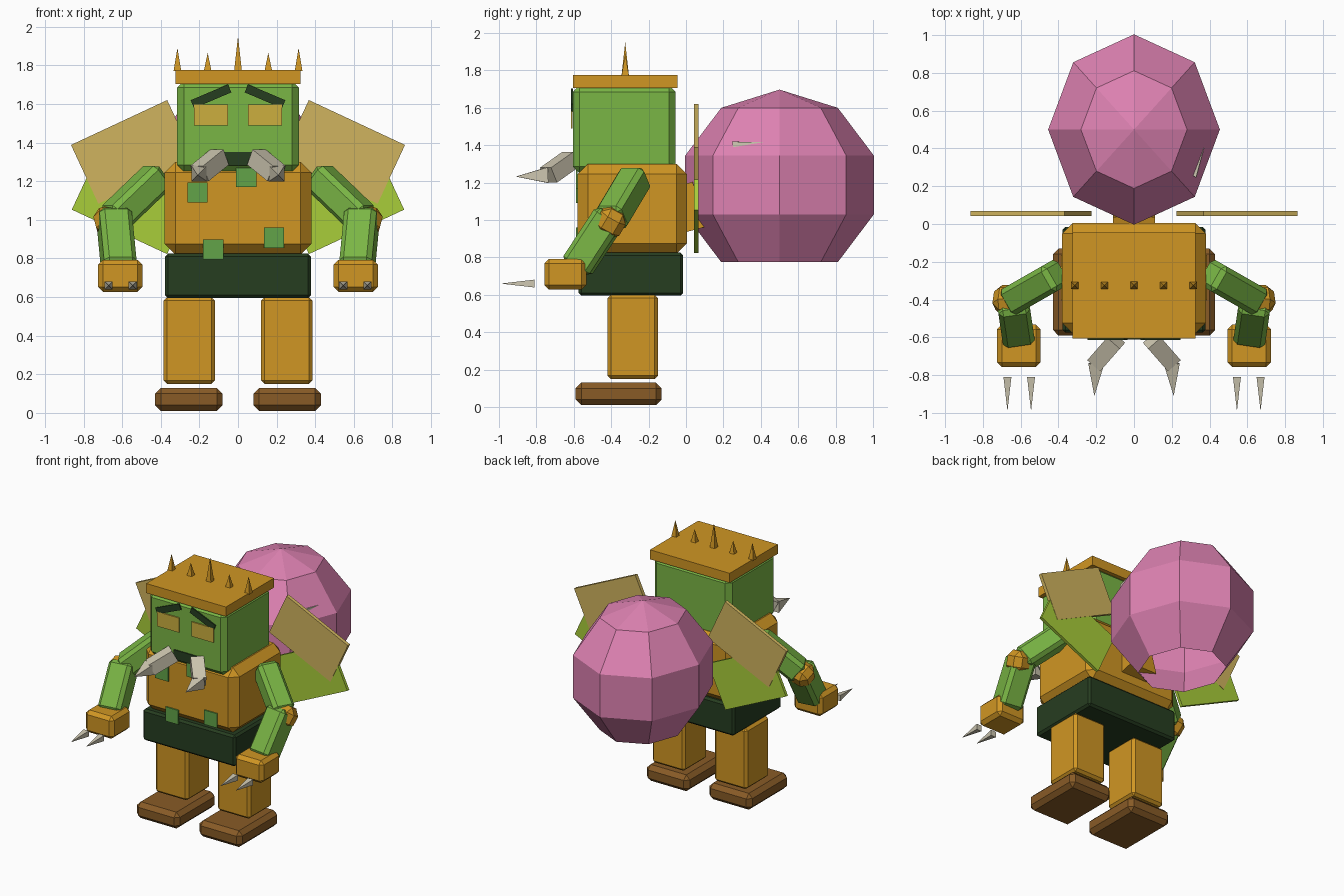
import bpy, bmesh, math
from mathutils import Vector, Matrix, Euler

cube = bpy.data.objects.get("Cube")
if cube:
    bpy.data.objects.remove(cube, do_unlink=True)


def material(name, rgb):
    lin = [(c / 255 / 12.92) if c < 11 else ((c / 255 + 0.055) / 1.055) ** 2.4 for c in rgb]
    mat = bpy.data.materials.new(name)
    mat.use_nodes = True
    mat.diffuse_color = (*lin, 1)
    bsdf = mat.node_tree.nodes["Principled BSDF"]
    bsdf.inputs["Base Color"].default_value = (*lin, 1)
    bsdf.inputs["Roughness"].default_value = 0.9
    return mat


ORANGE = material("orange", (208, 150, 35))
GREEN = material("skin green", (122, 182, 69))
DARK = material("dark green", (38, 61, 32))
BROWN = material("brown", (136, 91, 38))
PINK = material("pink", (222, 130, 178))
LIME = material("lime", (168, 205, 58))
TAN = material("tan", (208, 180, 94))
BONE = material("bone", (205, 198, 176))
YELLOW = material("eye yellow", (204, 175, 62))
PATCH = material("patch green", (98, 164, 72))


def finish(bm, name, mat, matrix=Matrix()):
    bmesh.ops.recalc_face_normals(bm, faces=bm.faces)
    mesh = bpy.data.meshes.new(name)
    bm.to_mesh(mesh)
    bm.free()
    mesh.materials.append(mat)
    obj = bpy.data.objects.new(name, mesh)
    obj.matrix_world = matrix
    bpy.context.collection.objects.link(obj)
    return obj


def block(name, mat, size, matrix, bevel=0.0):
    bm = bmesh.new()
    bmesh.ops.create_cube(bm, size=1)
    bmesh.ops.scale(bm, vec=size, verts=bm.verts)
    if bevel:
        bmesh.ops.bevel(bm, geom=bm.edges[:], offset=bevel, segments=1, affect='EDGES')
    return finish(bm, name, mat, matrix)


def box(name, mat, center, size, bevel=0.0, rot=(0, 0, 0)):
    turn = Euler([math.radians(a) for a in rot]).to_matrix().to_4x4()
    return block(name, mat, size, Matrix.Translation(center) @ turn, bevel)


def along(a, b):
    a, b = Vector(a), Vector(b)
    turn = (b - a).to_track_quat('Z', 'Y').to_matrix().to_4x4()
    return Matrix.Translation((a + b) / 2) @ turn, (b - a).length


def limb(name, mat, a, b, width, bevel=0.0):
    matrix, length = along(a, b)
    return block(name, mat, (width, width, length), matrix, bevel)


def spike(name, mat, base, tip, half):
    matrix, length = along(base, tip)
    bm = bmesh.new()
    bmesh.ops.create_cone(bm, cap_ends=True, segments=4, radius1=half * math.sqrt(2),
                          radius2=0, depth=length)
    bmesh.ops.rotate(bm, verts=bm.verts, matrix=Matrix.Rotation(math.pi / 4, 3, 'Z'))
    return finish(bm, name, mat, matrix)


# Body, belt and head
box("torso", ORANGE, (0, -0.287, 1.06), (0.76, 0.585, 0.48), 0.055)
box("belt", DARK, (0, -0.295, 0.71), (0.755, 0.56, 0.23), 0.015)
box("head", GREEN, (0, -0.33, 1.485), (0.63, 0.55, 0.47), 0.035)
box("mouth", DARK, (0, -0.608, 1.317), (0.19, 0.009, 0.07))
box("back_strap", ORANGE, (0, 0.02, 1.07), (0.22, 0.1, 0.25), 0.0, (15, 0, 0))

# Crown plate with its row of spikes
box("crown", ORANGE, (0, -0.325, 1.74), (0.65, 0.56, 0.07))
for i, top in enumerate((1.89, 1.865, 1.95, 1.865, 1.89)):
    x = (i - 2) * 0.157
    spike("crown_spike_%d" % (i + 1), ORANGE, (x, -0.325, 1.77), (x, -0.325, top), 0.02)

# Square cloth patches on the chest
for i, (x, z) in enumerate(((-0.21, 1.142), (0.043, 1.222), (0.187, 0.907), (-0.128, 0.847))):
    box("patch_%d" % (i + 1), PATCH, (x, -0.584, z), (0.105, 0.0095, 0.105))

# Paired parts
for s, side in ((-1, "right"), (1, "left")):
    # Face
    box(side + "_eye", YELLOW, (s * 0.14, -0.61, 1.543), (0.178, 0.009, 0.107))
    box(side + "_brow", DARK, (s * 0.14, -0.609, 1.64), (0.21, 0.0095, 0.045), 0, (0, s * 23, 0))
    limb(side + "_tusk", BONE, (s * 0.095, -0.615, 1.325), (s * 0.2, -0.735, 1.24), 0.09)
    spike(side + "_tusk_tip", BONE, (s * 0.2, -0.74, 1.24), (s * 0.21, -0.91, 1.232), 0.042)

    # Legs and feet
    box(side + "_leg", ORANGE, (s * 0.253, -0.285, 0.375), (0.266, 0.27, 0.45), 0.018)
    box(side + "_foot", BROWN, (s * 0.255, -0.36, 0.07), (0.35, 0.46, 0.12), 0.03)

    # Arm, elbow pad, hand and claws
    limb(side + "_upper_arm", GREEN, (s * 0.405, -0.265, 1.235), (s * 0.65, -0.405, 1.0), 0.155, 0.025)
    limb(side + "_lower_arm", GREEN, (s * 0.643, -0.4, 1.03), (s * 0.615, -0.59, 0.74), 0.17, 0.025)
    box(side + "_elbow", ORANGE, (s * 0.665, -0.405, 0.99), (0.15, 0.15, 0.15), 0.04, (-30, s * 15, 0))
    box(side + "_hand", ORANGE, (s * 0.61, -0.645, 0.71), (0.23, 0.225, 0.165), 0.025)
    for name, x in (("inner", 0.545), ("outer", 0.67)):
        spike("%s_%s_claw" % (side, name), BONE, (s * x, -0.81, 0.66), (s * x, -0.99, 0.66), 0.021)

    # Crossed boards behind the shoulders
    box(side + "_upper_board", TAN, (s * 0.545, 0.055, 1.352), (0.55, 0.026, 0.336), 0, (0, s * 25, 0))
    box(side + "_lower_board", LIME, (s * 0.543, 0.055, 1.09), (0.545, 0.022, 0.336), 0, (0, -s * 25, 0))

# Round sack on the back, open underneath
bm = bmesh.new()
bmesh.ops.create_uvsphere(bm, u_segments=8, v_segments=5, radius=1)
bottom = [v for v in bm.verts if v.co.z < -0.95]
bmesh.ops.delete(bm, geom=bottom, context='VERTS')
bmesh.ops.scale(bm, vec=(0.478, 0.53, 0.51), verts=bm.verts)
finish(bm, "sack", PINK, Matrix.Translation((0, 0.5, 1.187)))
spike("sack_thorn", BONE, (0.29, 0.28, 1.37), (0.385, 0.455, 1.415), 0.05)
